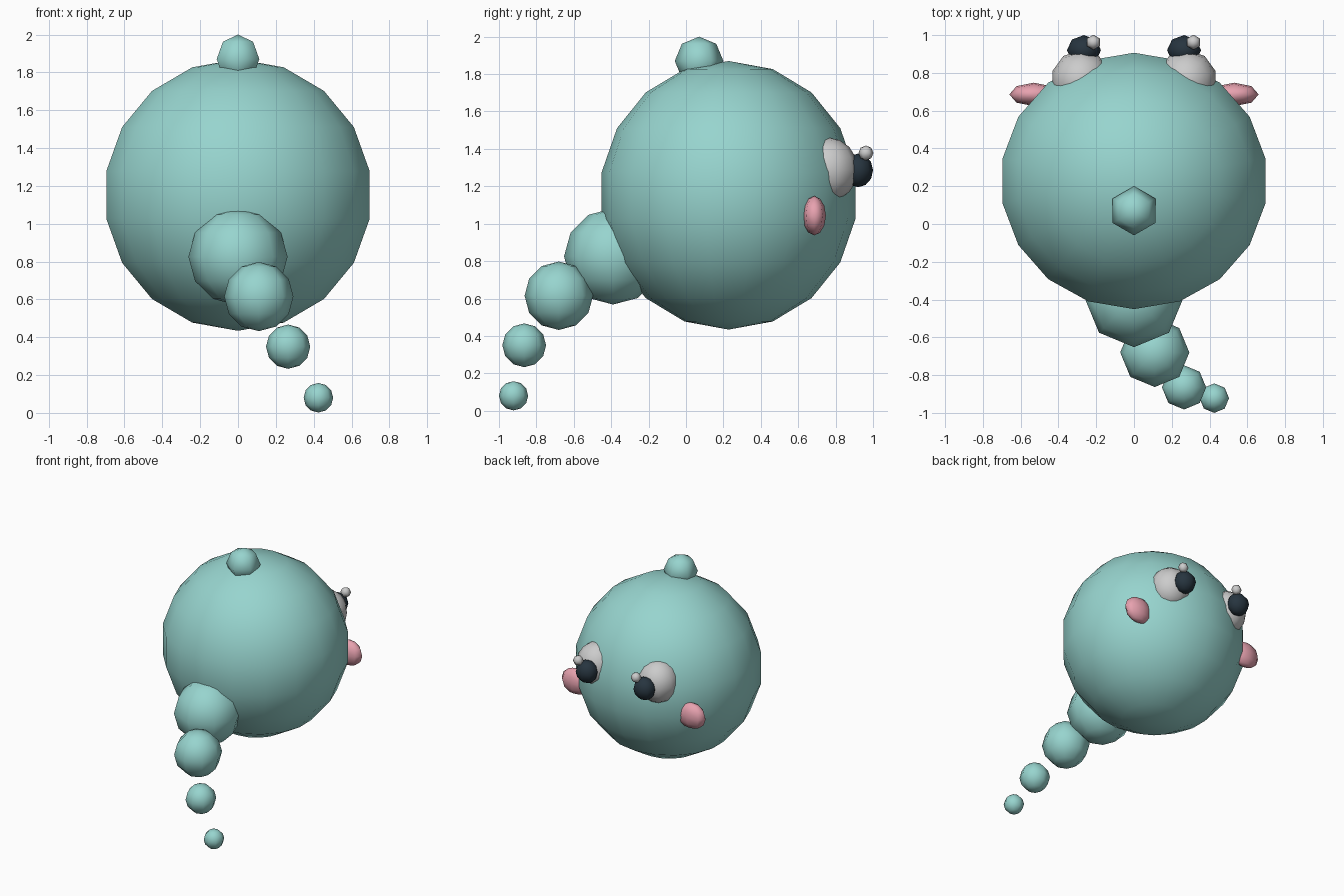
import bpy

if "Cube" in bpy.data.objects:
    bpy.data.objects.remove(bpy.data.objects["Cube"])


def material(name, color):
    m = bpy.data.materials.new(name)
    m.diffuse_color = (*color, 1)
    m.use_nodes = True
    m.node_tree.nodes["Principled BSDF"].inputs["Base Color"].default_value = m.diffuse_color
    return m


TEAL = material("teal", (0.31, 0.66, 0.62))
DARK = material("dark", (0.02, 0.035, 0.05))
PINK = material("pink", (0.80, 0.36, 0.43))


def ball(name, loc, radii, segments, rings, mat=None):
    bpy.ops.mesh.primitive_uv_sphere_add(segments=segments, ring_count=rings, radius=1, location=loc)
    ob = bpy.context.object
    ob.name = name
    ob.scale = radii
    bpy.ops.object.transform_apply(location=False, rotation=False, scale=True)
    bpy.ops.object.shade_smooth()
    if mat:
        ob.data.materials.append(mat)
    return ob


# Body and the knob on top
ball("body", (0, 0.228, 1.152), (0.718, 0.689, 0.718), 18, 9, TEAL)
ball("top_knob", (0, 0.07, 1.87), (0.13, 0.13, 0.13), 6, 4, TEAL)

# Trail of shrinking balls
trail = [((0, -0.39, 0.825), (0.262, 0.262, 0.257)),
         ((0.11, -0.68, 0.615), (0.183,) * 3),
         ((0.265, -0.865, 0.35), (0.117,) * 3),
         ((0.425, -0.922, 0.08), (0.078,) * 3)]
for i, (loc, radii) in enumerate(trail):
    ball(f"trail_ball_{i + 1}", loc, radii, 8, 6, TEAL)

# Mirrored face parts; the eye glints share one offset direction
for side, s in (("left", -1), ("right", 1)):
    ball(f"eye_{side}", (s * 0.28, 0.76, 1.29), (0.16, 0.16, 0.17), 10, 8)
    ball(f"pupil_{side}", (s * 0.265, 0.92, 1.285), (0.09, 0.08, 0.09), 8, 6, DARK)
    ball(f"glint_{side}", (s * 0.265 + 0.05, 0.962, 1.378), (0.04, 0.04, 0.04), 6, 4)
    ball(f"cheek_{side}", (s * 0.53, 0.686, 1.043), (0.13, 0.062, 0.105), 8, 6, PINK)
